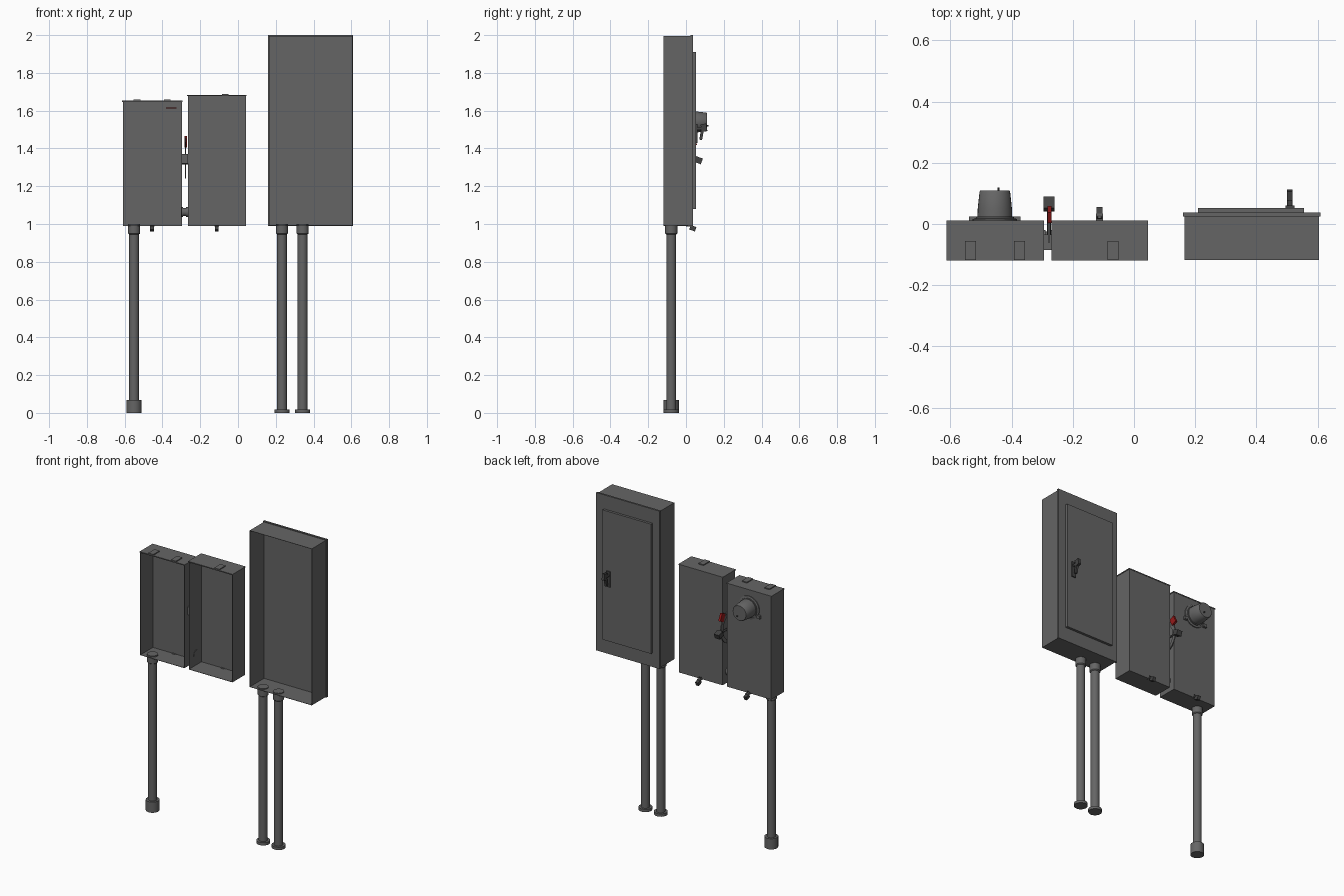
import bpy, bmesh
from math import radians, cos, sin
from mathutils import Vector, Matrix

cube = bpy.data.objects.get("Cube")
if cube:
    bpy.data.objects.remove(cube, do_unlink=True)


def material(name, rgb):
    m = bpy.data.materials.new(name)
    m.use_nodes = True
    m.diffuse_color = (*rgb, 1)
    m.node_tree.nodes["Principled BSDF"].inputs["Base Color"].default_value = (*rgb, 1)
    return m


GREY = material("painted steel grey", (0.13, 0.13, 0.13))
DARK = material("dark hardware", (0.055, 0.055, 0.055))
RED = material("signal red", (0.3, 0.01, 0.01))


def finish(name, bm, mat, smooth=False):
    bmesh.ops.recalc_face_normals(bm, faces=bm.faces)
    mesh = bpy.data.meshes.new(name)
    bm.to_mesh(mesh)
    bm.free()
    mesh.materials.append(mat)
    ob = bpy.data.objects.new(name, mesh)
    bpy.context.collection.objects.link(ob)
    if smooth:
        bpy.ops.object.select_all(action="DESELECT")
        ob.select_set(True)
        bpy.context.view_layer.objects.active = ob
        bpy.ops.object.shade_smooth_by_angle(angle=radians(35))
    return ob


def box(name, x, y, z, mat=GREY, open_front=False, tilt=0):
    """Block between (min, max) pairs, optionally tilted about x or hollow toward -y."""
    bm = bmesh.new()
    size = [b - a for a, b in (x, y, z)]
    mid = Vector([(a + b) / 2 for a, b in (x, y, z)])
    bmesh.ops.create_cube(bm, size=1, matrix=Matrix.Translation(mid)
                          @ Matrix.Rotation(radians(tilt), 4, "X") @ Matrix.Diagonal((*size, 1)))
    if open_front:
        front = min(bm.faces, key=lambda f: f.calc_center_median().y)
        bmesh.ops.delete(bm, geom=[front], context="FACES_ONLY")
    ob = finish(name, bm, mat)
    if open_front:
        shell = ob.modifiers.new("sheet thickness", "SOLIDIFY")
        shell.thickness = 0.003
        shell.offset = -1
    return ob


def lathe(name, origin, axis, profile, mat=GREY, steps=28):
    """Spin (radius, distance) points about an axis through origin."""
    bm = bmesh.new()
    turn = Vector((0, 0, 1)).rotation_difference(Vector(axis)).to_matrix().to_4x4()
    place = Matrix.Translation(origin) @ turn
    pts = [(0, profile[0][1]), *profile, (0, profile[-1][1])]
    verts = [bm.verts.new((r, 0, h)) for r, h in pts]
    edges = [bm.edges.new(pair) for pair in zip(verts, verts[1:])]
    bmesh.ops.spin(bm, geom=verts + edges, cent=(0, 0, 0), axis=(0, 0, 1),
                   angle=radians(360), steps=steps)
    bmesh.ops.remove_doubles(bm, verts=bm.verts, dist=1e-5)
    bmesh.ops.transform(bm, matrix=place, verts=bm.verts)
    return finish(name, bm, mat, True)


def tube(name, points, radius, mat=DARK):
    curve = bpy.data.curves.new(name, "CURVE")
    curve.dimensions = "3D"
    curve.bevel_depth = radius
    curve.bevel_resolution = 2
    curve.use_fill_caps = True
    spline = curve.splines.new("POLY")
    spline.points.add(len(points) - 1)
    for p, co in zip(spline.points, points):
        p.co = (*co, 1)
    curve.materials.append(mat)
    ob = bpy.data.objects.new(name, curve)
    bpy.context.collection.objects.link(ob)
    return ob


# Tall distribution panel: hollow body, trim frame, raised door
box("tall_cabinet", (0.165, 0.605), (-0.118, 0.027), (0.993, 1.995), open_front=True)
box("tall_cabinet_trim", (0.16, 0.61), (0.025, 0.037), (0.99, 2.0))
box("tall_cabinet_door", (0.21, 0.555), (0.036, 0.053), (1.08, 1.91))

# Door handle: escutcheon, stem and tilted grip
box("door_handle_plate", (0.496, 0.524), (0.053, 0.06), (1.43, 1.53), DARK)
lathe("door_handle_stem", (0.51, 0.055, 1.505), (0, 1, 0), [(0.009, 0), (0.009, 0.04)], DARK)
box("door_handle_grip", (0.501, 0.519), (0.08, 0.11), (1.49, 1.53), DARK, tilt=10)
box("door_handle_lever", (0.503, 0.517), (0.075, 0.09), (1.445, 1.5), DARK, tilt=-10)

# Two smaller boxes, with top lids, lid bumps and bottom latches
small = {
    "meter": ((-0.61, -0.297), 1.65, (-0.535, -0.375), -0.455),
    "switch": ((-0.266, 0.043), 1.68, (-0.068,), -0.113),
}
for name, (x, top, bumps, lock_x) in small.items():
    box(name + "_box", x, (-0.118, 0.01), (0.99, top), open_front=True)
    box(name + "_box_lid", (x[0] - 0.003, x[1] + 0.003), (-0.12, 0.012), (top - 0.003, top + 0.003))
    for i, bx in enumerate(bumps):
        box(f"{name}_box_top_bump_{i + 1}", (bx - 0.018, bx + 0.018), (-0.118, -0.055),
            (top, top + 0.009))
    box(name + "_latch_tab", (lock_x - 0.012, lock_x + 0.012), (0.0, 0.035), (0.988, 0.994))
    box(name + "_latch_lock", (lock_x - 0.01, lock_x + 0.01), (0.02, 0.052), (0.965, 0.99),
        DARK, tilt=-20)
    tube(name + "_latch_shackle", [(lock_x - 0.007, 0.028, 0.985), (lock_x - 0.007, 0.018, 1.004),
                                   (lock_x + 0.007, 0.018, 1.004), (lock_x + 0.007, 0.028, 0.985)],
         0.002)

# Meter: stepped collar, tapered cover, seal ears
mx, mz = -0.455, 1.54
lathe("meter_collar", (mx, 0.01, mz), (0, 1, 0),
      [(0.073, 0), (0.073, 0.006), (0.062, 0.009), (0.062, 0.015)])
lathe("meter_cover", (mx, 0.02, mz), (0, 1, 0),
      [(0.057, 0), (0.056, 0.03), (0.050, 0.086), (0.047, 0.09)])
lathe("meter_reset_pin", (mx + 0.012, 0.108, mz - 0.02), (0, 1, 0), [(0.004, 0), (0.004, 0.012)], DARK, 10)
for side in (-1, 1):
    box("meter_ear", (mx + side * 0.072 - 0.012, mx + side * 0.072 + 0.012), (0.01, 0.024),
        (mz - 0.05, mz - 0.03))
box("warning_strip", (-0.38, -0.325), (0.0, 0.006), (1.611, 1.618), RED)

# Disconnect switch between the boxes: quadrant plate, lever, knob, red tip
sx = -0.278
bm = bmesh.new()
rim = [bm.verts.new((sx - 0.003, -0.06 + 0.108 * cos(a), 1.35 + 0.108 * sin(a)))
       for a in (radians(-90 + 12 * i) for i in range(16))]
rim += [bm.verts.new((sx - 0.003, -0.06 + 0.085 * cos(a), 1.35 + 0.085 * sin(a)))
        for a in (radians(90 - 12 * i) for i in range(16))]
plate = bmesh.ops.extrude_face_region(bm, geom=[bm.faces.new(rim)])
bmesh.ops.translate(bm, vec=(0.006, 0, 0),
                    verts=[v for v in plate["geom"] if isinstance(v, bmesh.types.BMVert)])
finish("switch_quadrant", bm, GREY)
box("switch_hub", (-0.297, -0.266), (-0.085, -0.035), (1.32, 1.37))
tube("switch_lever", [(sx, -0.06, 1.345), (sx, 0.03, 1.34), (sx, 0.06, 1.34)], 0.006)
box("switch_knob", (sx - 0.018, sx + 0.018), (0.045, 0.085), (1.322, 1.354), DARK, tilt=-20)
box("switch_red_tip", (sx - 0.005, sx + 0.009), (0.012, 0.05), (1.41, 1.46), RED, tilt=25)

# Conduit nipple joining the two boxes
lathe("connecting_nipple", (-0.302, -0.046, 1.063), (1, 0, 0),
      [(0.026, 0), (0.026, 0.012), (0.021, 0.012), (0.021, 0.026), (0.026, 0.026), (0.026, 0.04)])

# Riser conduits with top couplings and feet
for name, x, foot_r, foot_h in (("meter_conduit", -0.55, 0.04, 0.068),
                                ("left_conduit", 0.342, 0.04, 0.018),
                                ("right_conduit", 0.233, 0.04, 0.018)):
    lathe(name, (x, -0.078, 0), (0, 0, 1),
          [(foot_r, 0), (foot_r, foot_h), (0.026, foot_h), (0.026, 0.945),
           (0.032, 0.95), (0.032, 1.0)])
